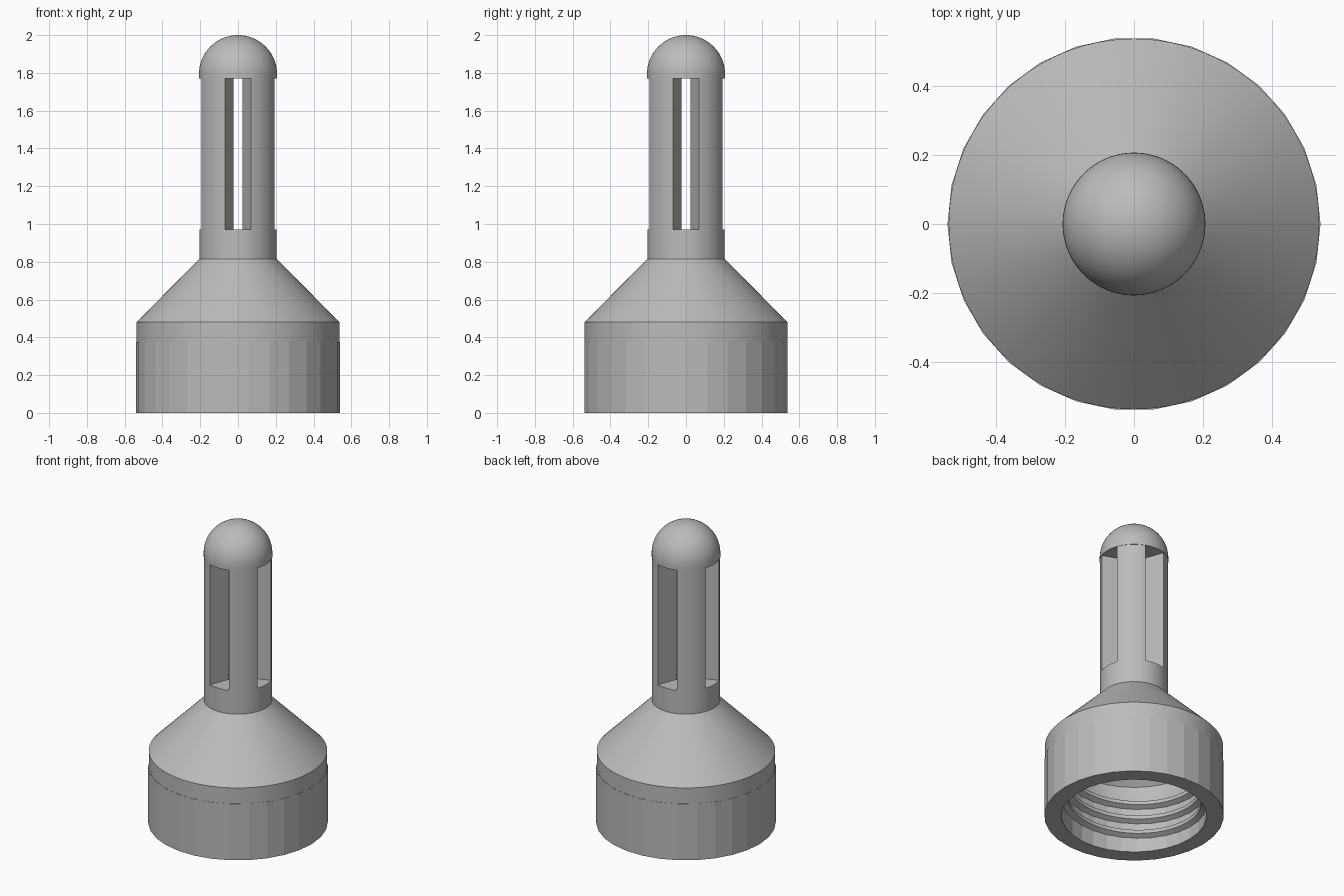
import bpy, bmesh
from math import sin, cos, pi, radians, tan
from mathutils import Vector, Matrix

cube = bpy.data.objects.get("Cube")
if cube:
    bpy.data.objects.remove(cube, do_unlink=True)

GREY = (0.5, 0.5, 0.5, 1)
grey = bpy.data.materials.new("light grey plastic")
grey.diffuse_color = GREY
grey.use_nodes = True
grey.node_tree.nodes["Principled BSDF"].inputs["Base Color"].default_value = GREY


def finish(name, bm):
    """Turn a bmesh into a linked object with outward normals."""
    bmesh.ops.remove_doubles(bm, verts=bm.verts, dist=1e-5)
    bmesh.ops.recalc_face_normals(bm, faces=bm.faces)
    mesh = bpy.data.meshes.new(name)
    bm.to_mesh(mesh)
    bm.free()
    mesh.materials.append(grey)
    obj = bpy.data.objects.new(name, mesh)
    bpy.context.collection.objects.link(obj)
    return obj


def activate(obj):
    bpy.ops.object.select_all(action='DESELECT')
    obj.select_set(True)
    bpy.context.view_layer.objects.active = obj


def lathe(name, profile, steps, closed):
    """Spin an (r, z) profile around the z axis."""
    bm = bmesh.new()
    verts = [bm.verts.new((r, 0, z)) for r, z in profile]
    edges = [bm.edges.new(pair) for pair in zip(verts, verts[1:])]
    if closed:
        edges.append(bm.edges.new((verts[-1], verts[0])))
    bmesh.ops.spin(bm, geom=verts + edges, cent=(0, 0, 0), axis=(0, 0, 1),
                   angle=2 * pi, steps=steps)
    return finish(name, bm)


TUBE_R, DOME_R, DOME_Z = 0.205, 0.207, 1.793
SKIRT_R, SKIRT_H, HOLE_R, BORE_R = 0.541, 0.375, 0.437, 0.07
SLOT_LOW, SLOT_TOP, SLOT_HALF = 0.97, 1.77, radians(20)

# Funnel, tube and dome as one hollow turned body
dome = [(DOME_R * sin(i * pi / 32), DOME_Z + DOME_R * cos(i * pi / 32)) for i in range(17)]
outer = [(DOME_R, SLOT_TOP), (TUBE_R, SLOT_TOP), (TUBE_R, 0.815), (0.5375, 0.48), (0.5375, SKIRT_H)]
inner = [(HOLE_R, SKIRT_H), (HOLE_R, 0.45), (BORE_R, 0.8), (BORE_R, 1.78), (0, 1.78)]
body = lathe("funnel_and_tube", dome + outer + inner, 96, False)

# Four wedge slots with radial side walls
bm = bmesh.new()
for k in range(4):
    turn = Matrix.Rotation(k * pi / 2, 3, 'Z')
    corners = [(r, side * r * tan(SLOT_HALF)) for r, side in ((0.03, -1), (0.3, -1), (0.3, 1), (0.03, 1))]
    face = bm.faces.new([bm.verts.new(turn @ Vector((x, y, SLOT_LOW))) for x, y in corners])
    new = bmesh.ops.extrude_face_region(bm, geom=[face])["geom"]
    bmesh.ops.translate(bm, vec=(0, 0, SLOT_TOP - SLOT_LOW),
                        verts=[v for v in new if isinstance(v, bmesh.types.BMVert)])
cutter = finish("slot_cutter", bm)
cutter.hide_render = True
cut = body.modifiers.new("slots", 'BOOLEAN')
cut.operation, cut.object, cut.solver = 'DIFFERENCE', cutter, 'EXACT'
activate(body)
bpy.ops.object.modifier_apply(modifier=cut.name)
bpy.data.objects.remove(cutter, do_unlink=True)
activate(body)
bpy.ops.object.shade_smooth_by_angle(angle=radians(25))

# Faceted screw skirt
lathe("cap_skirt", [(SKIRT_R, 0), (SKIRT_R, SKIRT_H), (HOLE_R, SKIRT_H), (HOLE_R, 0)], 30, True)

# Helical thread inside the skirt
PITCH, TURNS, STEPS = 0.1, 3.2, 200
section = [(0.45, -0.035), (0.405, -0.012), (0.405, 0.012), (0.45, 0.035)]
bm = bmesh.new()
rings = []
for i in range(STEPS + 1):
    t = i / STEPS * TURNS
    a = t * 2 * pi
    rings.append([bm.verts.new((r * cos(a), r * sin(a), 0.06 + t * PITCH + z)) for r, z in section])
for low, high in zip(rings, rings[1:]):
    for j in range(4):
        n = (j + 1) % 4
        bm.faces.new((low[j], low[n], high[n], high[j]))
bm.faces.new(rings[0])
bm.faces.new(rings[-1])
thread = finish("inner_thread", bm)
activate(thread)
bpy.ops.object.shade_smooth_by_angle(angle=radians(25))
